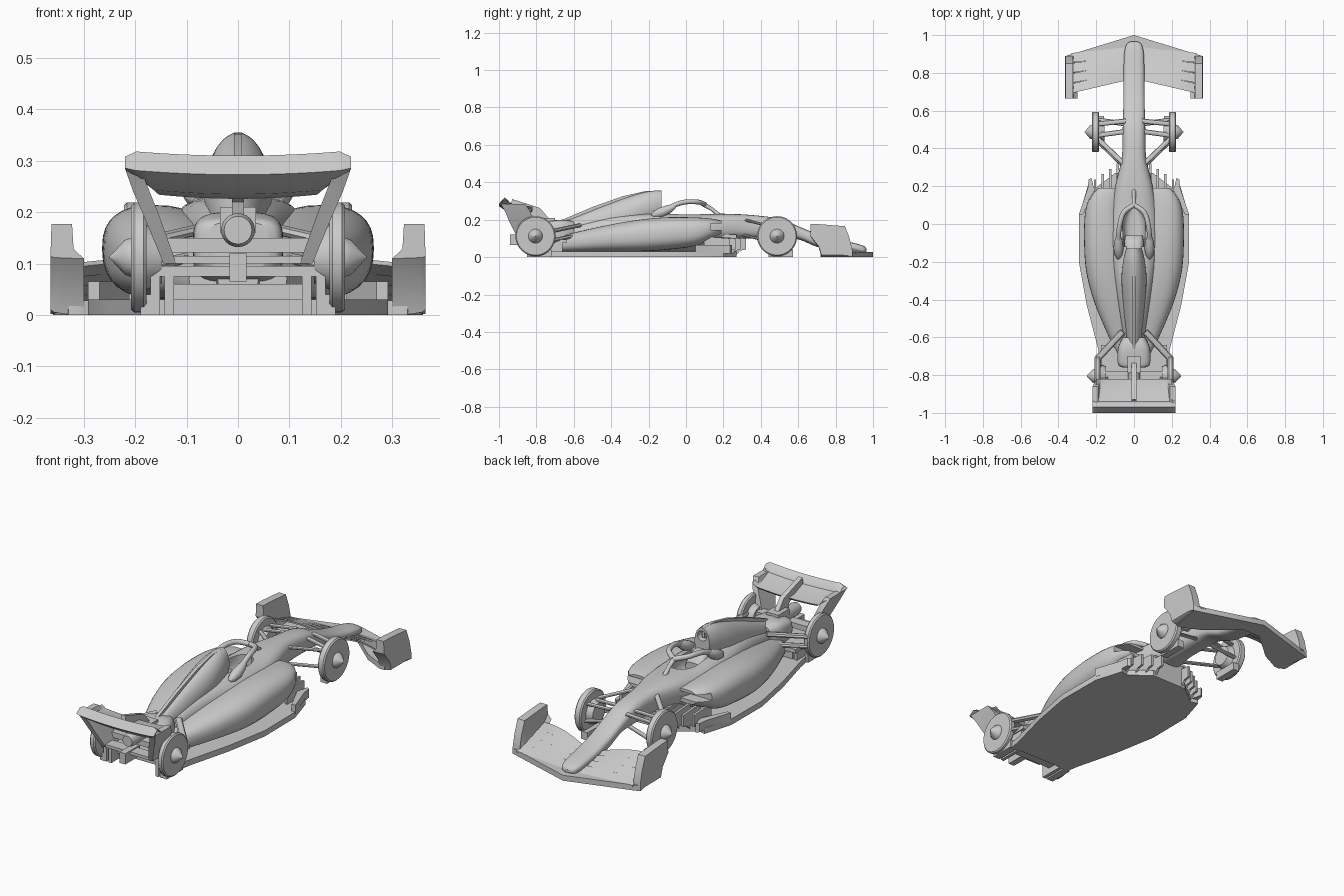
import bpy, bmesh, math
from mathutils import Vector

old = bpy.data.objects.get("Cube")
if old:
    bpy.data.objects.remove(old, do_unlink=True)

grey = bpy.data.materials.new("plain grey")
grey.use_nodes = True
tone = (.6, .6, .6, 1)
grey.diffuse_color = tone
grey.node_tree.nodes["Principled BSDF"].inputs["Base Color"].default_value = tone
parts = []


def build(name, rings, mirror=False):
    """Skin a row of matching closed rings and cap both ends."""
    bm = bmesh.new()
    loops = [[bm.verts.new(p) for p in ring] for ring in rings]
    n = len(loops[0])
    for a, b in zip(loops, loops[1:]):
        for i in range(n):
            j = (i + 1) % n
            bm.faces.new((a[i], a[j], b[j], b[i]))
    bm.faces.new(loops[0])
    bm.faces.new(loops[-1])
    bmesh.ops.recalc_face_normals(bm, faces=bm.faces)
    me = bpy.data.meshes.new(name)
    bm.to_mesh(me)
    bm.free()
    me.materials.append(grey)
    ob = bpy.data.objects.new(name, me)
    bpy.context.collection.objects.link(ob)
    if mirror:
        ob.modifiers.new("mirror", 'MIRROR')
    parts.append(ob)
    return ob


def spline(rows, steps=5):
    """Smoothly interpolate rows of numbers."""
    out = []
    for i in range(len(rows) - 1):
        a, b, c, d = (rows[min(max(i + k, 0), len(rows) - 1)] for k in (-1, 0, 1, 2))
        for s in range(steps):
            t = s / steps
            out.append([q + t / 2 * (r - p + t * (2 * p - 5 * q + 4 * r - w + t * (3 * (q - r) + w - p)))
                        for p, q, r, w in zip(a, b, c, d)])
    return out + [list(rows[-1])]


def shell(name, rows, power=.7, mirror=False, n=32):
    """Rounded body from rows of y, centre x, half width, bottom, top."""
    def bend(v):
        return math.copysign(abs(v) ** power, v)
    rings = []
    for y, cx, w, lo, hi in spline(rows):
        angles = [math.tau * i / n for i in range(n)]
        rings.append([(cx + w * bend(math.cos(a)), y, (lo + hi) / 2 + (hi - lo) / 2 * bend(math.sin(a)))
                      for a in angles])
    return build(name, rings, mirror)


def slab(name, outline, lo, hi, axis="z", mirror=False):
    """Extrude a flat outline along one axis."""
    place = {"x": lambda u, v, h: (h, u, v), "y": lambda u, v, h: (u, h, v), "z": lambda u, v, h: (u, v, h)}[axis]
    return build(name, [[place(u, v, h) for u, v in outline] for h in (lo, hi)], mirror)


def box(name, x0, x1, y0, y1, z0, z1, mirror=False):
    return slab(name, [(x0, y0), (x1, y0), (x1, y1), (x0, y1)], z0, z1, mirror=mirror)


def tube(name, path, radii, mirror=False, n=12, flat=1):
    """Round tube through points; flat squashes it vertically."""
    pts = [Vector(p) for p in path]
    rings = []
    for i, p in enumerate(pts):
        d = (pts[min(i + 1, len(pts) - 1)] - pts[max(i - 1, 0)]).normalized()
        up = Vector((0, 0, 1)) if abs(d.z) < .9 else Vector((0, 1, 0))
        side = d.cross(up).normalized()
        up = side.cross(d)
        r = radii[i] if isinstance(radii, (list, tuple)) else radii
        rings.append([p + r * (math.cos(t) * side + flat * math.sin(t) * up)
                      for t in (math.tau * k / n for k in range(n))])
    return build(name, rings, mirror)


def carve(target, cutter):
    """Subtract the cutter, then discard it."""
    cutter.hide_render = True
    bpy.context.view_layer.objects.active = target
    mod = target.modifiers.new("cut", 'BOOLEAN')
    mod.operation, mod.solver, mod.object = 'DIFFERENCE', 'EXACT', cutter
    bpy.ops.object.modifier_move_to_index(modifier=mod.name, index=0)
    bpy.ops.object.modifier_apply(modifier=mod.name)
    parts.remove(cutter)
    bpy.data.objects.remove(cutter, do_unlink=True)


# Nose and central tub with the cockpit opening
tub = shell("nose_and_tub", [
    (.965, 0, .02, .03, .045), (.95, 0, .04, .022, .06), (.9, 0, .052, .025, .075), (.8, 0, .055, .035, .095),
    (.7, 0, .056, .055, .125), (.6, 0, .057, .095, .165), (.5, 0, .06, .1, .205), (.35, 0, .065, .1, .225),
    (.2, 0, .1, .09, .232), (.05, 0, .13, .03, .23), (-.15, 0, .13, .03, .235),
    (-.4, 0, .09, .03, .22), (-.7, 0, .04, .03, .14)])
carve(tub, shell("cockpit_cutter", [(.09, 0, .015, .15, .3), (.06, 0, .045, .15, .3), (0, 0, .06, .15, .3),
                                    (-.12, 0, .055, .15, .3)]))
shell("headrest", [(-.06, 0, .045, .14, .2), (-.09, 0, .05, .14, .235), (-.14, 0, .05, .14, .25)])

# Engine cover with the air intake and fin
cover = shell("engine_cover", [
    (-.13, 0, .042, .2, .355), (-.2, 0, .058, .18, .352), (-.3, 0, .066, .14, .325), (-.45, 0, .055, .1, .27),
    (-.6, 0, .04, .08, .21), (-.72, 0, .03, .08, .17)], 1)
carve(cover, shell("intake_cutter", [(-.11, 0, .028, .285, .34), (-.16, 0, .022, .29, .335)], 1))
slab("engine_fin", [(-.14, .3), (-.14, .355), (-.22, .352), (-.34, .325), (-.5, .268), (-.66, .2), (-.66, .14)],
     -.008, .008, "x")

# Side pods
pod = shell("side_pod", [
    (.19, .135, .06, .125, .195), (.14, .155, .08, .1, .205), (.05, .165, .095, .06, .212),
    (-.1, .16, .104, .04, .213), (-.25, .145, .108, .03, .2), (-.4, .115, .1, .03, .175),
    (-.55, .08, .075, .03, .142), (-.68, .045, .05, .03, .11)], .8, True)
carve(pod, box("inlet_cutter", .1, .25, .13, .25, .145, .18))

# Floor with raised edge wings
edge = [(.1, .27), (.205, .19), (.245, .2), (.29, .05), (.292, -.2), (.25, -.43), (.19, -.66), (.18, -.72)]
slab("floor", edge + [(-x, y) for x, y in reversed(edge)], 0, .03)
slab("floor_edge_wing", [(.21, .18), (.225, .245), (.24, .235), (.245, .19), (.292, .05), (.27, .05)], .02, .065, mirror=True)

# Guide vanes under the front of the floor
for i in range(4):
    x = .08 + .04 * i
    y = .32 - .028 * i
    slab("floor_vane", [(y - .14, .0), (y - .06, .0), (y - .03, .035), (y, .04), (y, .1), (y - .14, .11)],
         x, x + .012, "x", True)
box("keel", -.09, .09, .1, .27, .02, .12)

# Halo with thick rear feet
hoop = spline([(.08, -.16, .235), (.082, -.1, .26), (.078, -.02, .292), (.055, .06, .295), (0, .1, .282)])
tube("halo_hoop", hoop, .013, True)
tube("halo_pillar", [(0, .09, .285), (0, .14, .255), (0, .18, .22)], [.013, .01, .012])
tube("halo_foot", [(.082, y, z) for y, z in ((-.185, .222), (-.165, .228), (-.13, .24), (-.09, .258), (-.06, .273))],
     [.006, .02, .027, .022, .012], True)

# Wheels: lathed disc with a hub cone, plus the inner support foot
for label, y, x0, x1, tip in (("front", .487, .185, .222, .262), ("rear", -.805, .178, .208, .25)):
    rise, r = .112, .107
    lathe = [(x0, .09), (x0, r - .006), (x0 + .006, r), (x1 - .006, r), (x1, r - .006), (x1, .038),
             (x1 + .012, .034), (tip - .006, .008), (tip, .002)]
    build(label + "_wheel", [[(x, y + q * math.cos(t), rise + q * math.sin(t))
                              for t in (math.tau * k / 48 for k in range(48))] for x, q in lathe], True)
    box(label + "_wheel_foot", x0 - .025, x0 + .012, y - .045, y + .085, 0, .04, True)
    tube(label + "_brake_drum", [(x0 - .03, y, rise), (x0 + .005, y, rise)], [.05, .065], True, 24)

# Front suspension
for y0, z0, y1, z1 in ((.53, .165, .545, .18), (.47, .165, .49, .18), (.55, .085, .53, .115),
                       (.45, .165, .31, .2), (.44, .085, .3, .12)):
    tube("front_arm", [(.19, y0, z0), (.045, y1, z1)], .013, True, 10, .55)

# Rear suspension, axle and beam
for z0, z1 in ((.14, .17), (.09, .12)):
    tube("rear_arm", [(.19, -.71, z0), (.06, -.57, z1)], .018, True, 8, .6)
    tube("rear_trailing_arm", [(.185, -.7, z0), (.185, -.82, z0)], .014, True, 8)
box("rear_beam", -.19, .19, -.83, -.78, .122, .15)
box("lower_beam", -.145, .145, -.9, -.84, .1, .115)
shell("gearbox", [(-.6, 0, .06, .05, .19), (-.66, 0, .085, .06, .2), (-.74, 0, .085, .08, .19),
                  (-.76, 0, .06, .09, .18)], .5)
tube("exhaust", [(0, -.65, .165), (0, -.88, .165), (0, -.9, .165)], [.033, .033, .027], n=24)
box("tail_light", -.017, .017, -.94, -.82, .065, .12)

# Diffuser
box("diffuser_roof", -.175, .175, -.85, -.64, .075, .095)
box("diffuser_step", -.125, .125, -.8, -.66, .03, .06)
for x in (.125, .152):
    box("diffuser_fence", x, x + .018, -.85, -.66, 0, .09, True)

# Rear wing: thick curved blade, slanted end plates and centre pylon
section = [(-1, .283), (-.97, .32), (-.955, .31), (-.94, .284), (-.86, .262), (-.82, .258), (-.83, .246),
           (-.88, .236), (-.95, .245), (-.985, .272)]
blade = []
for i in range(-10, 11):
    x = i / 10
    shrink = .6 if abs(i) == 10 else 1
    blade.append([(x * (.17 + .05 * min(1, max(0, (z - .235) / .04))), y,
                   .29 + (z - .29) * shrink - .01 * (1 - x * x)) for y, z in section])
build("rear_wing_blade", blade)
build("rear_wing_end_plate", [[(a, y0, z), (b, y0, z), (b, y1, z), (a, y1, z)] for z, a, b, y0, y1 in (
    (.1, .12, .145, -.9, -.8), (.19, .152, .182, -.945, -.82), (.24, .172, .204, -.965, -.83),
    (.285, .19, .22, -.99, -.86))], True)
slab("wing_pylon", [(-.7, .17), (-.74, .215), (-.78, .262), (-.85, .285), (-.93, .31), (-.935, .28), (-.86, .25),
                    (-.82, .22), (-.8, .15)], -.012, .012, "x")
box("pylon_fairing", -.035, .035, -.79, -.7, .16, .21)

# Front wing main plane
plane = [(0, 1), (.36, .89), (.355, .86), (.33, .72), (.3, .72), (.2, .77), (.05, .9)]
slab("front_wing_plane", plane + [(-x, y) for x, y in reversed(plane[1:])], 0, .028)

# Stacked front wing flaps, rising outward and backward
for k in range(4):
    rings = []
    for s in range(9):
        t = s / 8
        x = .045 + .285 * t
        lead = .935 - .042 * k - .03 * t - .012 * k * t
        lift = .032 + .02 * k * (.45 + .55 * math.sin(t * 2.4))
        chord = .05
        rings.append([(x, lead, lift - .012), (x, lead, lift - .004), (x, lead - chord, lift + .016),
                      (x, lead - chord, lift + .008)])
    build("front_wing_flap", rings, True)

# Curled front wing end plates
curl = [(.3, 0), (.335, .008), (.358, .03), (.365, .06), (.363, 1), (.323, 1), (.32, .28), (.312, .16)]
rings = []
for y, base, top in ((.665, .11, .177), (.71, .05, .176), (.725, 0, .175), (.85, 0, .165), (.875, 0, .1), (.89, 0, .035)):
    rings.append([(x, y, base + (top - base) * f) for x, f in curl])
build("front_wing_end_plate", rings, True)

# Smooth the rounded surfaces but keep hard edges
bpy.ops.object.select_all(action='DESELECT')
for ob in parts:
    ob.select_set(True)
bpy.context.view_layer.objects.active = parts[0]
bpy.ops.object.shade_smooth_by_angle(angle=math.radians(35))
